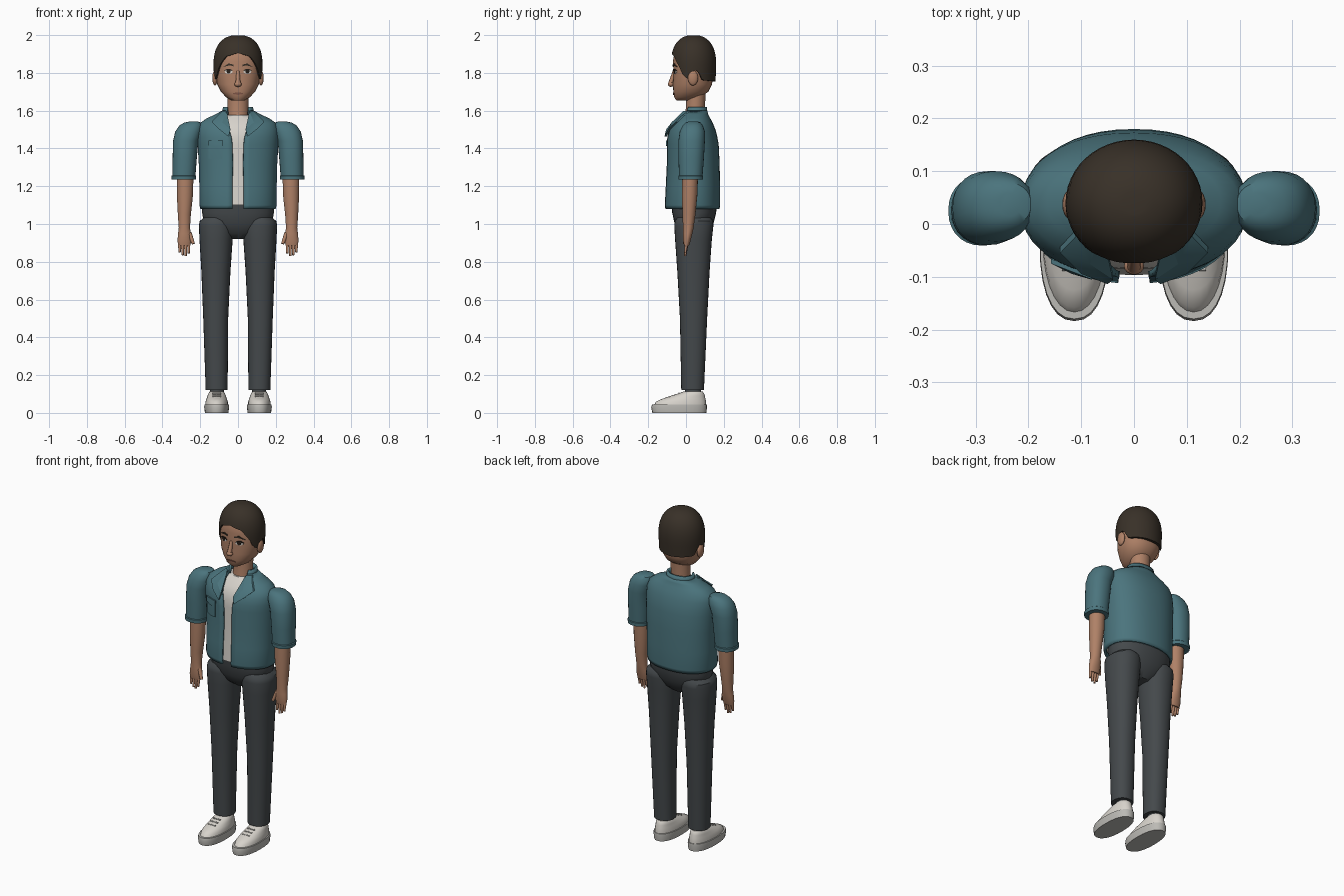
import bpy, bmesh, math
from mathutils import Vector

if "Cube" in bpy.data.objects:
    bpy.data.objects.remove(bpy.data.objects["Cube"])


def material(name, r, g, b):
    m = bpy.data.materials.new(name)
    m.use_nodes = True
    m.diffuse_color = (r, g, b, 1)
    m.node_tree.nodes["Principled BSDF"].inputs["Base Color"].default_value = (r, g, b, 1)
    return m


TEAL = material("teal cloth", .07, .175, .205)
GREY = material("charcoal cloth", .058, .066, .071)
HAIR = material("dark brown hair", .04, .03, .021)
SKIN = material("warm skin", .43, .22, .135)
CREAM = material("cream", .68, .65, .6)
SOLE = material("pale grey rubber", .5, .49, .46)
LIPS = material("lip brown", .25, .11, .075)
IRIS = material("dark iris", .02, .014, .01)


def finish(name, bm, mat, angle=40):
    bmesh.ops.recalc_face_normals(bm, faces=bm.faces)
    mesh = bpy.data.meshes.new(name)
    bm.to_mesh(mesh)
    bm.free()
    mesh.materials.append(mat)
    ob = bpy.data.objects.new(name, mesh)
    bpy.context.collection.objects.link(ob)
    bpy.ops.object.select_all(action='DESELECT')
    ob.select_set(True)
    bpy.context.view_layer.objects.active = ob
    bpy.ops.object.shade_smooth_by_angle(angle=math.radians(angle))
    return ob


def skin_rings(bm, rings, closed=True, caps=True):
    rows = [[bm.verts.new(p) for p in ring] for ring in rings]
    for a, b in zip(rows, rows[1:]):
        for i in range(len(a) if closed else len(a) - 1):
            j = (i + 1) % len(a)
            bm.faces.new((a[i], a[j], b[j], b[i]))
    if caps:
        bm.faces.new(rows[0])
        bm.faces.new(rows[-1])


def oval(row, n, seg, gap=0):
    """Superellipse ring, optionally open at the front by a half width."""
    z, cx, rx, yf, yb = row
    start = math.asin((gap / rx) ** (n / 2)) if gap else 0
    count = seg + 1 if gap else seg
    ring = []
    for i in range(count):
        a = start + (math.tau - 2 * start) * i / seg
        s, c = math.sin(a), math.cos(a)
        x = cx + rx * math.copysign(abs(s) ** (2 / n), s)
        y = (yf + yb) / 2 - (yb - yf) / 2 * math.copysign(abs(c) ** (2 / n), c)
        ring.append((x, y, z))
    return ring


def loft(name, rows, mat, n=2.2, seg=28, gaps=None, thick=.012, side=1):
    bm = bmesh.new()
    rows = [(z, cx * side, rx, yf, yb) for z, cx, rx, yf, yb in rows]
    gaps = gaps or [0] * len(rows)
    opened = gaps[0] > 0
    skin_rings(bm, [oval(r, n, seg, g) for r, g in zip(rows, gaps)], not opened, not opened)
    ob = finish(name, bm, mat)
    if opened:
        mod = ob.modifiers.new("thickness", 'SOLIDIFY')
        mod.thickness = thick
    return ob


def front_y(rows, x, z, n=2.2):
    """Depth of a lofted front at x, z."""
    for a, b in zip(rows, rows[1:]):
        if a[0] <= z <= b[0]:
            t = (z - a[0]) / (b[0] - a[0])
            _, _, rx, yf, yb = [p + (q - p) * t for p, q in zip(a, b)]
            k = max(0, 1 - min(1, abs(x) / rx) ** n) ** (1 / n)
            return (yf + yb) / 2 - (yb - yf) / 2 * k
    return 0


def plate(name, outline, rows, mat, lift=.004, deep=.008):
    """Thin patch that follows a lofted front."""
    bm = bmesh.new()
    mid = [sum(c) / len(outline) for c in zip(*outline)]
    layers = []
    for off in (-lift, deep - lift):
        pts = [bm.verts.new((x, front_y(rows, x, z) + off, z)) for x, z in outline]
        hub = bm.verts.new((mid[0], front_y(rows, *mid) + off, mid[1]))
        for i, p in enumerate(pts):
            bm.faces.new((hub, p, pts[(i + 1) % len(pts)]))
        layers.append(pts)
    a, b = layers
    for i in range(len(a)):
        j = (i + 1) % len(a)
        bm.faces.new((a[i], a[j], b[j], b[i]))
    return finish(name, bm, mat, 30)


def disc(x, z, rx, rz, seg=14):
    return [(x + rx * math.cos(math.tau * i / seg), z + rz * math.sin(math.tau * i / seg))
            for i in range(seg)]


def ball(name, centre, radii, mat):
    bm = bmesh.new()
    bmesh.ops.create_uvsphere(bm, u_segments=16, v_segments=10, radius=1)
    bmesh.ops.scale(bm, vec=radii, verts=bm.verts)
    bmesh.ops.translate(bm, vec=centre, verts=bm.verts)
    return finish(name, bm, mat)


def limb(name, a, b, ra, rb, mat):
    a, b = Vector(a), Vector(b)
    bm = bmesh.new()
    bmesh.ops.create_cone(bm, cap_ends=True, segments=10, radius1=ra, radius2=rb, depth=(b - a).length)
    bm.transform((b - a).to_track_quat('Z', 'Y').to_matrix().to_4x4())
    bmesh.ops.translate(bm, vec=(a + b) / 2, verts=bm.verts)
    return finish(name, bm, mat)


# Jacket body, collar and shirt
torso = [(1.08, 0, .2, -.11, .178), (1.1, 0, .205, -.113, .18), (1.2, 0, .205, -.108, .18),
         (1.32, 0, .208, -.102, .178), (1.42, 0, .214, -.102, .173), (1.46, 0, .215, -.1, .166),
         (1.5, 0, .213, -.09, .156), (1.535, 0, .2, -.07, .142), (1.56, 0, .165, -.045, .128),
         (1.58, 0, .12, -.025, .118), (1.6, 0, .085, -.01, .112)]
loft("jacket", torso, TEAL, seg=44,
     gaps=[.03, .03, .03, .028, .03, .035, .046, .055, .06, .06, .06])
loft("collar_band", [(1.58, 0, .085, -.02, .115), (1.62, 0, .08, -.005, .11)], TEAL, gaps=[.058, .06])
shirt = [(z, 0, rx - .018, yf + .016, yb - .018) for z, _, rx, yf, yb in torso[1:9]]
loft("shirt", shirt + [(1.578, 0, .06, -.015, .1)], CREAM, seg=36)
for x, side in ((1, "left"), (-1, "right")):
    lapel = [(.06, 1.598), (.085, 1.597), (.112, 1.57), (.14, 1.54), (.1, 1.502), (.05, 1.462), (.04, 1.5)]
    plate(side + "_lapel", [(x * u, v) for u, v in lapel], torso, TEAL, .017, .012)
plate("pocket", [(-.155, 1.345), (-.118, 1.34), (-.082, 1.345), (-.082, 1.44), (-.155, 1.44)],
      torso, TEAL, .007, .009)
plate("pocket_flap", [(-.157, 1.415), (-.118, 1.405), (-.08, 1.415), (-.08, 1.443), (-.157, 1.443)],
      torso, TEAL, .011, .009)

# Trousers seat
loft("trousers_seat", [(.92, 0, .05, 0, .09), (.95, 0, .12, -.035, .12), (1, 0, .18, -.06, .145),
                       (1.06, 0, .19, -.073, .16), (1.135, 0, .187, -.078, .162)], GREY)

# Head and neck
loft("neck", [(1.54, 0, .057, -.01, .1), (1.62, 0, .055, 0, .1), (1.7, 0, .056, 0, .105)], SKIN, 2)
head = [(1.653, 0, .03, -.05, .03), (1.67, 0, .062, -.062, .075), (1.7, 0, .09, -.067, .118),
        (1.74, 0, .11, -.069, .138), (1.8, 0, .118, -.066, .145), (1.86, 0, .118, -.069, .147),
        (1.92, 0, .108, -.06, .14), (1.97, 0, .06, -.02, .1)]
loft("head", head, SKIN, seg=36)
limb("nose_bridge", (0, -.062, 1.81), (0, -.081, 1.742), .008, .014, SKIN)
ball("nose_tip", (0, -.08, 1.74), (.019, .016, .014), SKIN)
plate("mouth", disc(0, 1.69, .028, .006), head, LIPS, .004)
for x, side in ((1, "left"), (-1, "right")):
    ball(side + "_ear", (x * .122, .037, 1.773), (.014, .027, .04), SKIN)
    plate(side + "_eye_white", disc(x * .05, 1.806, .021, .011), head, CREAM, .003)
    plate(side + "_iris", disc(x * .05, 1.807, .01, .011), head, IRIS, .005)
    lid = [(.027, 1.81), (.04, 1.82), (.06, 1.82), (.075, 1.81), (.06, 1.815), (.04, 1.815)]
    plate(side + "_eyelash", [(x * u, v) for u, v in lid], head, IRIS, .006)
    brow = [(.022, 1.835), (.05, 1.842), (.08, 1.83), (.05, 1.85), (.024, 1.844)]
    plate(side + "_eyebrow", [(x * u, v) for u, v in brow], head, HAIR, .005)

# Hair cap that ends on a shaped hairline
hairline = [(0, 1.905), (30, 1.887), (50, 1.835), (62, 1.785), (78, 1.765), (88, 1.81),
            (100, 1.815), (114, 1.76), (180, 1.755)]


def hair_edge(deg):
    for (a, u), (b, v) in zip(hairline, hairline[1:]):
        if a <= deg <= b:
            return u + (v - u) * (deg - a) / (b - a)


def hair_point(angle, t, shrink=1):
    low = hair_edge(abs((math.degrees(angle) + 180) % 360 - 180))
    z = low + (1.999 - low) * math.sin(t * math.pi / 2)
    h = (z - 1.84) / .16
    f = (1 - h ** 2.4) ** (1 / 2.4) if h > 0 else 1 + .06 * h
    return (.13 * f * shrink * math.sin(angle), .04 - .12 * f * shrink * math.cos(angle), z)


around = [math.tau * i / 48 for i in range(48)]
bm = bmesh.new()
skin_rings(bm, [[hair_point(a, 0, .85) for a in around]] +
           [[hair_point(a, k / 12) for a in around] for k in range(13)])
finish("hair", bm, HAIR)

# Limbs, built once for each side
for x, side in ((1, "left_"), (-1, "right_")):
    loft(side + "sleeve", [(1.235, .287, .064, -.04, .09), (1.255, .287, .065, -.041, .091),
                           (1.258, .286, .061, -.037, .088), (1.35, .282, .064, -.04, .095),
                           (1.44, .277, .067, -.04, .1), (1.49, .262, .07, -.033, .1),
                           (1.52, .25, .062, -.018, .09), (1.537, .24, .045, -.003, .078),
                           (1.543, .235, .02, .015, .06)], TEAL, side=x)
    loft(side + "arm", [(.885, .284, .032, -.01, .016), (.91, .284, .037, -.015, .024),
                        (.95, .283, .035, -.016, .034), (.98, .284, .03, -.016, .04),
                        (1.05, .284, .035, -.019, .05), (1.15, .281, .043, -.022, .06),
                        (1.26, .28, .045, -.02, .064)], SKIN, 2, 18, side=x)
    for i, tip in enumerate((.845, .83, .835, .85)):
        fx = x * (.261 + .016 * i)
        limb(f"{side}finger_{i + 1}", (fx, .004, .9), (fx, -.004, tip), .0095, .006, SKIN)
    limb(side + "thumb", (x * .257, .005, .95), (x * .236, -.008, .895), .013, .008, SKIN)

    loft(side + "trouser_leg", [(.12, .113, .058, -.025, .095), (.5, .118, .066, -.032, .112),
                                (.75, .117, .077, -.046, .125), (.92, .116, .088, -.058, .137),
                                (.99, .115, .092, -.062, .145), (1.015, .115, .088, -.06, .145),
                                (1.035, .11, .07, -.045, .13)], GREY, side=x)
    loft(side + "ankle", [(.09, .112, .038, -.005, .08), (.14, .112, .038, -.005, .08)], GREY, 2, 18, side=x)

    # Shoe with sole, upper and laces
    loft(side + "shoe_sole", [(0, .113, .062, -.178, .108), (.03, .113, .066, -.184, .111),
                              (.045, .113, .065, -.18, .11)], SOLE, 2.3, side=x)
    loft(side + "shoe_upper", [(.04, .113, .06, -.17, .107), (.06, .113, .059, -.158, .106),
                               (.075, .113, .054, -.125, .103), (.092, .113, .048, -.075, .099),
                               (.105, .113, .043, -.035, .095), (.113, .113, .036, -.012, .088)],
         CREAM, 2.1, side=x)
    for i in range(3):
        y, z = -.085 + .024 * i, .086 + .009 * i
        limb(f"{side}lace_{i + 1}", (x * .09, y, z), (x * .136, y, z), .004, .004, SOLE)
